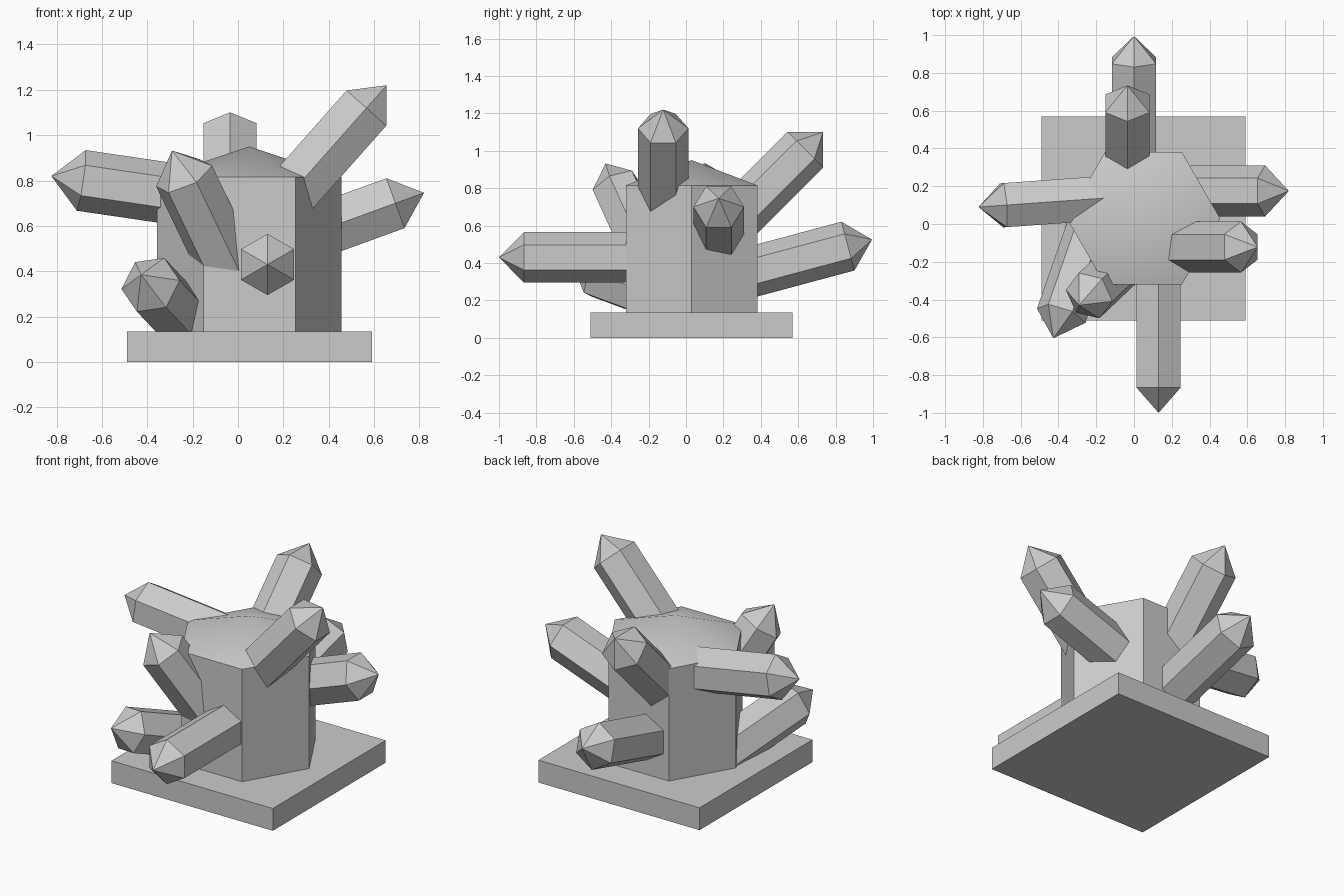
import bpy, bmesh, math
from mathutils import Vector, Matrix

cube = bpy.data.objects.get("Cube")
if cube:
    bpy.data.objects.remove(cube, do_unlink=True)

stone = bpy.data.materials.new("stone_grey")
stone.use_nodes = True
GREY = (0.6, 0.6, 0.6, 1)
stone.diffuse_color = GREY
stone.node_tree.nodes["Principled BSDF"].inputs["Base Color"].default_value = GREY


def add_object(name, bm, matrix=Matrix()):
    bmesh.ops.recalc_face_normals(bm, faces=bm.faces)
    mesh = bpy.data.meshes.new(name)
    bm.to_mesh(mesh)
    bm.free()
    mesh.materials.append(stone)
    obj = bpy.data.objects.new(name, mesh)
    obj.matrix_world = matrix
    bpy.context.collection.objects.link(obj)
    return obj


def pointed_prism(radius, length, tip):
    """Six-sided prism from z=-length to 0, with a pyramid up to z=tip."""
    bm = bmesh.new()
    rings = []
    for z in (-length, 0):
        rings.append([bm.verts.new((radius * math.cos(k * math.pi / 3),
                                    radius * math.sin(k * math.pi / 3), z))
                      for k in range(6)])
    low, high = rings
    apex = bm.verts.new((0, 0, tip))
    bm.faces.new(low)
    for k in range(6):
        n = (k + 1) % 6
        bm.faces.new((low[k], low[n], high[n], high[k]))
        bm.faces.new((high[k], high[n], apex))
    return bm


def crystal(name, tip, direction, corner, length=0.6):
    """Crystal with its point at tip; corner is the way one of its edges faces."""
    z = Vector(direction).normalized()
    x = Vector(corner)
    x = (x - z * x.dot(z)).normalized()
    turn = Matrix((x, z.cross(x), z)).transposed().to_4x4()
    place = Matrix.Translation(Vector(tip) - z * 0.134)
    add_object(name, pointed_prism(0.135, length, 0.134), place @ turn)


# Square plinth
bm = bmesh.new()
bmesh.ops.create_cube(bm, size=1)
add_object("plinth", bm, Matrix.Translation((0.05, 0.03, 0.0675))
           @ Matrix.Diagonal((1.08, 1.08, 0.135, 1)))

# Main column with a softly shaded low roof
column = add_object("main_column", pointed_prism(0.406, 0.68, 0.135),
                    Matrix.Translation((0.05, 0.03, 0.815)))
for face in column.data.polygons:
    face.use_smooth = True
column.data.set_sharp_from_angle(angle=math.radians(30))

# Crystals growing out of the column
UP, SIDE = (0, 0, 1), (0, 1, 0)
crystal("front_crystal", (0.13, -1, 0.43), (0, -1, 0), UP, 0.7)
crystal("back_low_crystal", (0, 0.995, 0.525), (0, 0.966, 0.259), UP)
crystal("back_high_crystal", (-0.035, 0.733, 1.1), (0, 1, 1), UP)
crystal("left_high_crystal", (0.655, -0.122, 1.22), (0.663, 0, 0.749), SIDE)
crystal("left_low_crystal", (0.82, 0.175, 0.746), (0.94, 0, 0.342), SIDE)
crystal("right_crystal", (-0.823, 0.09, 0.82), (-0.987, -0.07, 0.145), UP)
crystal("front_right_high_crystal", (-0.291, -0.43, 0.932),
        (-0.4, -0.38, 0.835), (0.12, -0.03, 0.045))
crystal("front_right_low_crystal", (-0.427, -0.605, 0.385),
        (-0.31, -0.89, 0.33), (-0.127, 0.04, -0.02))
